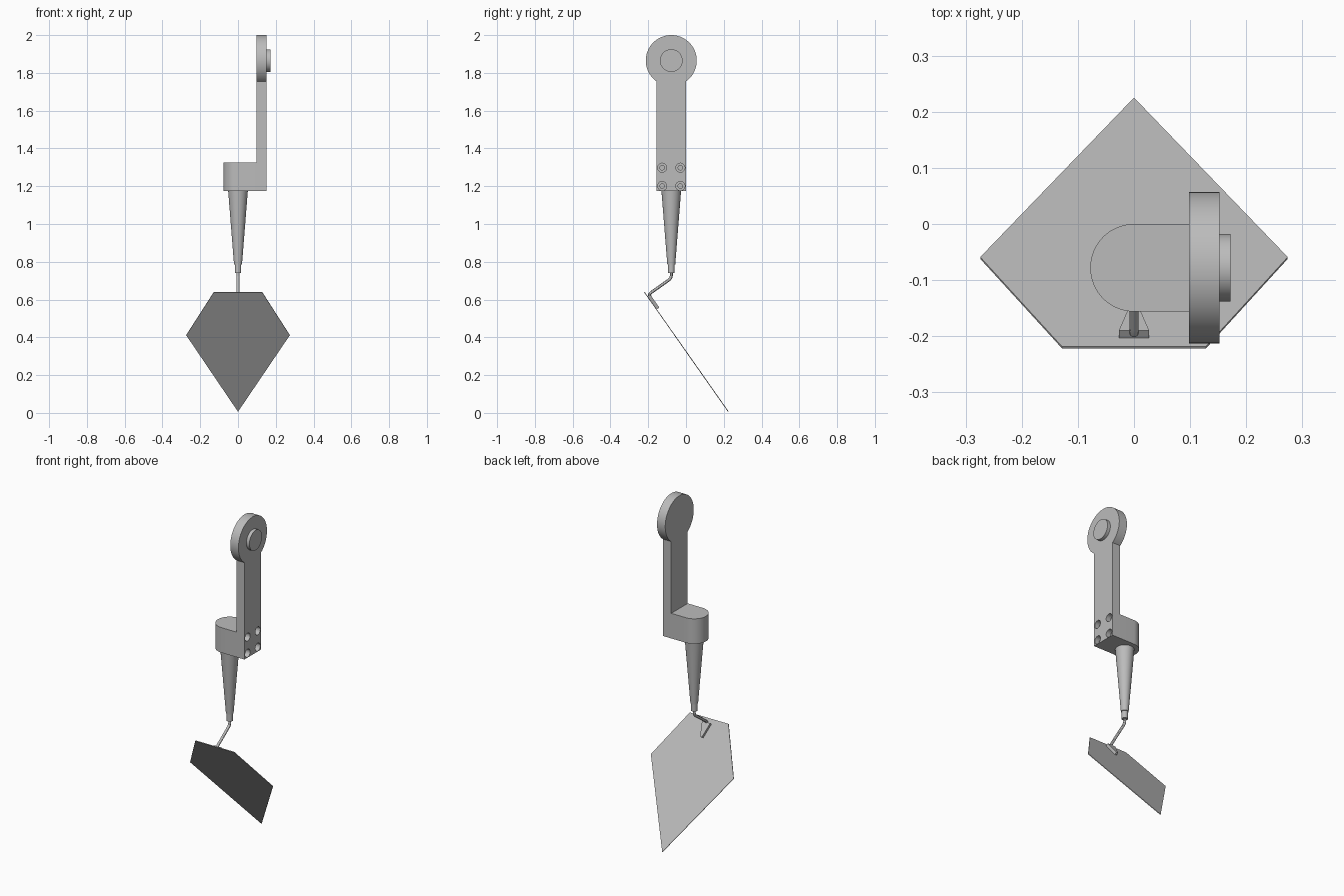
import bpy, bmesh
from math import sin, cos, pi, asin, radians
from mathutils import Vector

if "Cube" in bpy.data.objects:
    bpy.data.objects.remove(bpy.data.objects["Cube"])

steel = bpy.data.materials.new("grey_steel")
steel.use_nodes = True
GREY = (0.5, 0.5, 0.5, 1)
steel.diffuse_color = GREY
steel.node_tree.nodes["Principled BSDF"].inputs["Base Color"].default_value = GREY

AXIS_Y = -0.078   # centre plane of handle, bracket and pivot


def smooth(ob):
    bpy.ops.object.select_all(action='DESELECT')
    ob.select_set(True)
    bpy.context.view_layer.objects.active = ob
    bpy.ops.object.shade_smooth_by_angle(angle=radians(30))


def prism(name, outline, push):
    """Extrude a closed outline of 3D points along a vector."""
    bm = bmesh.new()
    face = bm.faces.new([bm.verts.new(p) for p in outline])
    out = bmesh.ops.extrude_face_region(bm, geom=[face])
    moved = [g for g in out["geom"] if isinstance(g, bmesh.types.BMVert)]
    bmesh.ops.translate(bm, verts=moved, vec=push)
    bmesh.ops.recalc_face_normals(bm, faces=bm.faces)
    mesh = bpy.data.meshes.new(name)
    bm.to_mesh(mesh)
    bm.free()
    mesh.materials.append(steel)
    ob = bpy.data.objects.new(name, mesh)
    bpy.context.collection.objects.link(ob)
    return ob


def arc(radius, start, end, steps):
    angles = [start + (end - start) * i / steps for i in range(steps + 1)]
    return [(radius * cos(a), radius * sin(a)) for a in angles]


def disc(name, y, z, radius, x0, x1, sides=48):
    ring = arc(radius, 0, 2 * pi, sides)[:-1]
    return prism(name, [(x0, y + a, z + b) for a, b in ring], (x1 - x0, 0, 0))


def combine(ob, other, operation):
    mod = ob.modifiers.new(operation, 'BOOLEAN')
    mod.operation, mod.object, mod.solver = operation, other, 'EXACT'
    bpy.context.view_layer.objects.active = ob
    bpy.ops.object.modifier_apply(modifier=mod.name)
    bpy.data.objects.remove(other)


# Bracket arm with round head, one outline
HALF, HEAD, PIVOT_Z, BASE_Z = 0.078, 0.135, 1.865, 1.175
X0, X1 = 0.098, 0.152
neck = asin(HALF / HEAD)
head = arc(HEAD, -pi / 2 + neck, 1.5 * pi - neck, 56)
outline = [(X0, AXIS_Y + a, PIVOT_Z + b) for a, b in head]
outline += [(X0, AXIS_Y - HALF, BASE_Z), (X0, AXIS_Y + HALF, BASE_Z)]
bracket = prism("bracket_arm", outline, (X1 - X0, 0, 0))

# Round-ended foot of the bracket
foot = [(x, AXIS_Y + y, BASE_Z) for x, y in arc(HALF, pi / 2, 1.5 * pi, 32)]
foot += [(X0 + 0.02, AXIS_Y - HALF, BASE_Z), (X0 + 0.02, AXIS_Y + HALF, BASE_Z)]
combine(bracket, prism("bracket_foot", foot, (0, 0, 0.15)), 'UNION')

# Four counterbored screw holes
for dy in (-0.048, 0.048):
    for z in (1.201, 1.298):
        for radius, depth in ((0.024, 0.03), (0.012, 0.06)):
            cutter = disc("hole_cutter", AXIS_Y + dy, z, radius, X1 - depth, X1 + 0.02, 24)
            combine(bracket, cutter, 'DIFFERENCE')
smooth(bracket)

# Pivot boss
smooth(disc("pivot_boss", AXIS_Y, PIVOT_Z, 0.06, X1 - 0.005, 0.172))

# Tapered handle with a short ferrule
for name, low, high, r_low, r_high in (("handle", 0.785, BASE_Z, 0.021, 0.052),
                                       ("ferrule", 0.74, 0.786, 0.017, 0.017)):
    bpy.ops.mesh.primitive_cone_add(vertices=40, radius1=r_low, radius2=r_high,
                                    depth=high - low, location=(0, AXIS_Y, (low + high) / 2))
    ob = bpy.context.object
    ob.name = name
    ob.data.materials.append(steel)
    smooth(ob)

# Cranked neck rod
path = [(-0.078, 0.75), (-0.078, 0.725), (-0.081, 0.714), (-0.089, 0.705),
        (-0.185, 0.637), (-0.194, 0.628), (-0.19, 0.615)]
curve = bpy.data.curves.new("neck_rod", 'CURVE')
curve.dimensions = '3D'
curve.bevel_depth = 0.008
curve.bevel_resolution = 4
curve.use_fill_caps = True
spline = curve.splines.new('POLY')
spline.points.add(len(path) - 1)
for point, (y, z) in zip(spline.points, path):
    point.co = (0, y, z, 1)
curve.materials.append(steel)
rod = bpy.data.objects.new("neck_rod", curve)
bpy.context.collection.objects.link(rod)
bpy.ops.object.select_all(action='DESELECT')
rod.select_set(True)
bpy.context.view_layer.objects.active = rod
bpy.ops.object.convert(target='MESH')
smooth(bpy.context.object)

# Blade: outline laid on a sloping plane
top, tip = Vector((0, -0.222, 0.638)), Vector((0, 0.222, 0.006))
slope = tip - top
normal = Vector((0, -slope.z, slope.y)).normalized()


def on_blade(x, t, lift=0):
    return top + slope * t + normal * lift + Vector((x, 0, 0))


shape = [(-0.128, 0), (0.128, 0), (0.274, 0.36), (0, 1), (-0.274, 0.36)]
prism("blade", [on_blade(x, t) for x, t in shape], normal * 0.004)

# Tapered tang fixed to the blade
tang = [(-0.027, 0.035), (0.027, 0.035), (0.006, 0.145), (-0.006, 0.145)]
prism("tang", [on_blade(x, t, 0.003) for x, t in tang], normal * 0.017)
